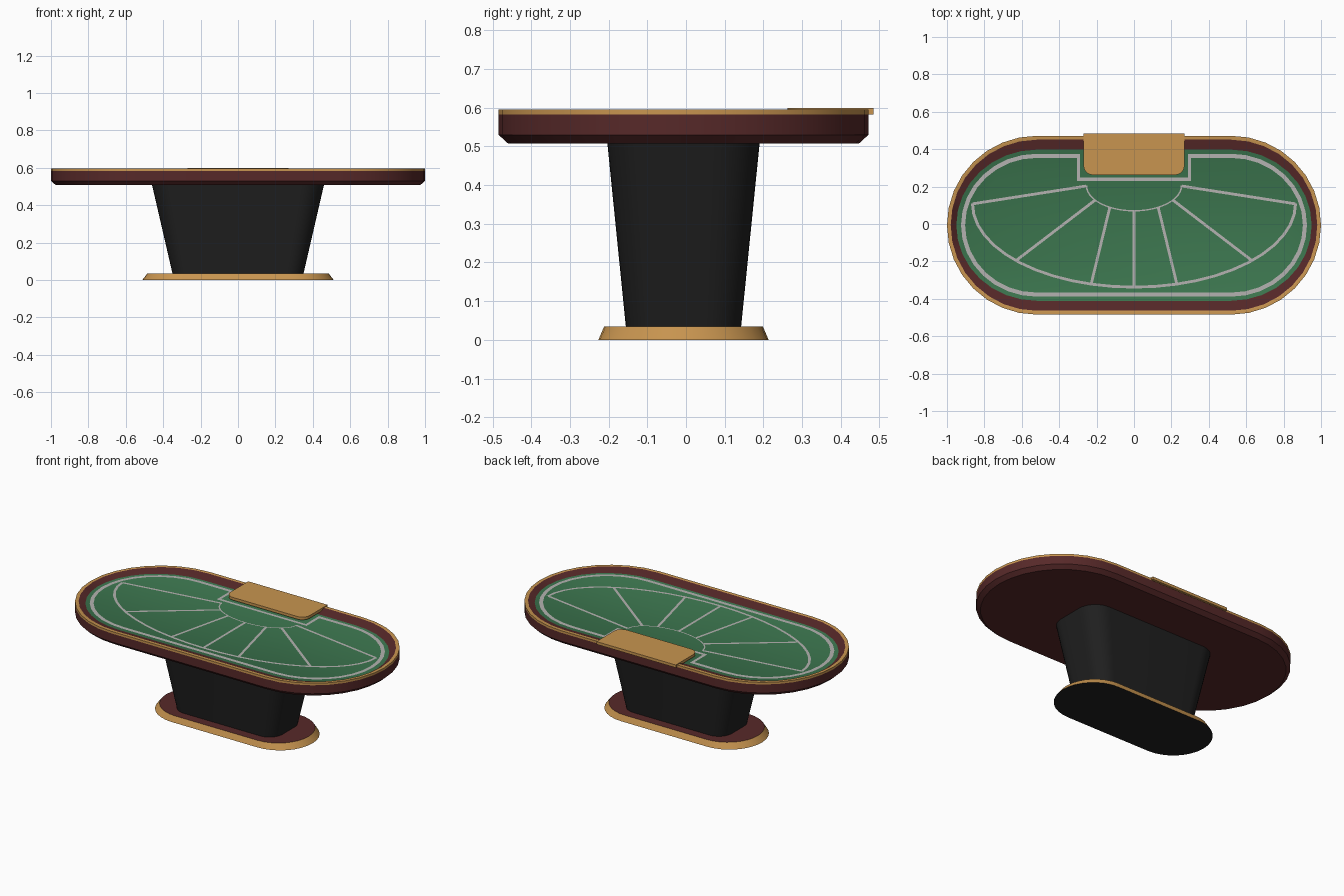
import bpy, bmesh
from math import sin, cos, pi, radians, sqrt

if "Cube" in bpy.data.objects:
    bpy.data.objects.remove(bpy.data.objects["Cube"])

YC = -0.0065  # table centre, the tray overhangs the back edge


def material(name, rgb):
    m = bpy.data.materials.new(name)
    m.diffuse_color = (*rgb, 1)
    m.use_nodes = True
    m.node_tree.nodes["Principled BSDF"].inputs["Base Color"].default_value = m.diffuse_color
    return m


WOOD = material("dark_wood", (0.095, 0.022, 0.022))
GOLD = material("gold_trim", (0.58, 0.30, 0.08))
FELT = material("green_felt", (0.045, 0.18, 0.077))
LINE = material("grey_line", (0.46, 0.45, 0.44))
BLACK = material("black", (0.014, 0.014, 0.014))


def rounded(hx, hy, rx, ry, n=8, yc=YC):
    """Rounded rectangle outline, counter-clockwise from the front right."""
    pts = []
    for k, (sx, sy) in enumerate([(1, -1), (1, 1), (-1, 1), (-1, -1)]):
        for i in range(n + 1):
            a = -pi / 2 + (k + i / n) * pi / 2
            pts.append((sx * (hx - rx) + rx * cos(a), yc + sy * (hy - ry) + ry * sin(a)))
    return pts


def stadium(hx, hy, c=0.52):
    return rounded(hx, hy, hx - c, hy)


def finish(name, bm, mats, smooth=True):
    bmesh.ops.remove_doubles(bm, verts=bm.verts, dist=1e-5)
    me = bpy.data.meshes.new(name)
    bm.to_mesh(me)
    bm.free()
    for m in mats:
        me.materials.append(m)
    ob = bpy.data.objects.new(name, me)
    bpy.context.collection.objects.link(ob)
    if smooth:
        bpy.ops.object.select_all(action='DESELECT')
        ob.select_set(True)
        bpy.context.view_layer.objects.active = ob
        bpy.ops.object.shade_smooth_by_angle(angle=radians(30))
    return ob


def loft(name, rings, mats):
    """Stack (outline, z) rings; mats = bottom cap, each band, top cap."""
    bm = bmesh.new()
    slots = list(dict.fromkeys(mats))
    loops = [[bm.verts.new((x, y, z)) for x, y in pts] for pts, z in rings]
    bm.faces.new(loops[0][::-1]).material_index = slots.index(mats[0])
    for lo, hi, m in zip(loops, loops[1:], mats[1:]):
        for i in range(len(lo)):
            j = (i + 1) % len(lo)
            bm.faces.new((lo[i], lo[j], hi[j], hi[i])).material_index = slots.index(m)
    bm.faces.new(loops[-1]).material_index = slots.index(mats[-1])
    return finish(name, bm, slots)


def ribbon(name, outer, inner, z, closed=False):
    """Flat painted line between two outlines."""
    bm = bmesh.new()
    o = [bm.verts.new((x, y, z)) for x, y in outer]
    i = [bm.verts.new((x, y, z)) for x, y in inner]
    for k in range(len(o) if closed else len(o) - 1):
        j = (k + 1) % len(o)
        bm.faces.new((o[k], o[j], i[j], i[k]))
    bmesh.ops.recalc_face_normals(bm, faces=bm.faces)
    bm.normal_update()
    for f in bm.faces:
        if f.normal.z < 0:
            f.normal_flip()
    return finish(name, bm, [LINE], smooth=False)


# foot
loft("base_plate", [(rounded(0.512, 0.22, 0.22, 0.22), 0),
                    (rounded(0.485, 0.205, 0.205, 0.205), 0.035)], [BLACK, GOLD, WOOD])

# tapered pedestal
loft("pedestal", [(rounded(0.35, 0.149, 0.09, 0.09), 0.034),
                  (rounded(0.46, 0.197, 0.12, 0.12), 0.51)], [BLACK] * 3)

# table top: chamfered body, gold edge, sloping rail, felt
FZ = 0.575
loft("table_top", [(stadium(0.975, 0.454), 0.508),
                   (stadium(1.0, 0.478), 0.53),
                   (stadium(1.0, 0.478), 0.582),
                   (stadium(1.0, 0.478), 0.595),
                   (stadium(0.98, 0.457), 0.595),
                   (stadium(0.95, 0.404), FZ)],
     [WOOD, WOOD, WOOD, GOLD, GOLD, WOOD, FELT])


# border line, stepping around the tray
def notched(hx, hy, nx, ny):
    p = stadium(hx, hy)
    top = YC + hy
    return p[:18] + [(nx, top), (nx, ny), (-nx, ny), (-nx, top)] + p[18:]


LZ = FZ + 0.002
ribbon("border_line", notched(0.925, 0.382, 0.288, 0.248),
       notched(0.903, 0.36, 0.306, 0.23), LZ, closed=True)


# betting fan: two half-ellipse arcs joined by spokes
def arc(cy, a, b, n=24):
    return [(a * cos(pi + pi * i / n), cy + b * sin(pi + pi * i / n)) for i in range(n + 1)]


ribbon("outer_arc", arc(0.11, 0.872, 0.455), arc(0.11, 0.856, 0.44), LZ)
ribbon("inner_arc", arc(0.205, 0.258, 0.138), arc(0.205, 0.25, 0.131), LZ)


def spoke(name, p, q, w=0.015):
    dx, dy = q[0] - p[0], q[1] - p[1]
    s = w / 2 / sqrt(dx * dx + dy * dy)
    nx, ny = -dy * s, dx * s
    ribbon(name, [(p[0] + nx, p[1] + ny), (q[0] + nx, q[1] + ny)],
           [(p[0] - nx, p[1] - ny), (q[0] - nx, q[1] - ny)], LZ + 0.0003)


spoke("spoke_middle", (0, 0.07), (0, -0.34))
for side, s in (("left", -1), ("right", 1)):
    spoke("spoke_inner_" + side, (s * 0.13, 0.087), (s * 0.23, -0.325))
    spoke("spoke_mid_" + side, (s * 0.21, 0.126), (s * 0.63, -0.195))
    spoke("spoke_outer_" + side, (s * 0.255, 0.203), (s * 0.862, 0.108))

# dealer tray slab with rounded front corners
R, F, B = 0.05, 0.262, 0.485
outline = [(0.27, B), (-0.27, B)]
outline += [(-0.27 + R - R * cos(t), F + R - R * sin(t)) for t in [i * pi / 10 for i in range(6)]]
outline += [(0.27 - R + R * sin(t), F + R - R * cos(t)) for t in [i * pi / 10 for i in range(6)]]
loft("dealer_tray", [(outline, 0.583), (outline, 0.6)], [GOLD] * 3)
